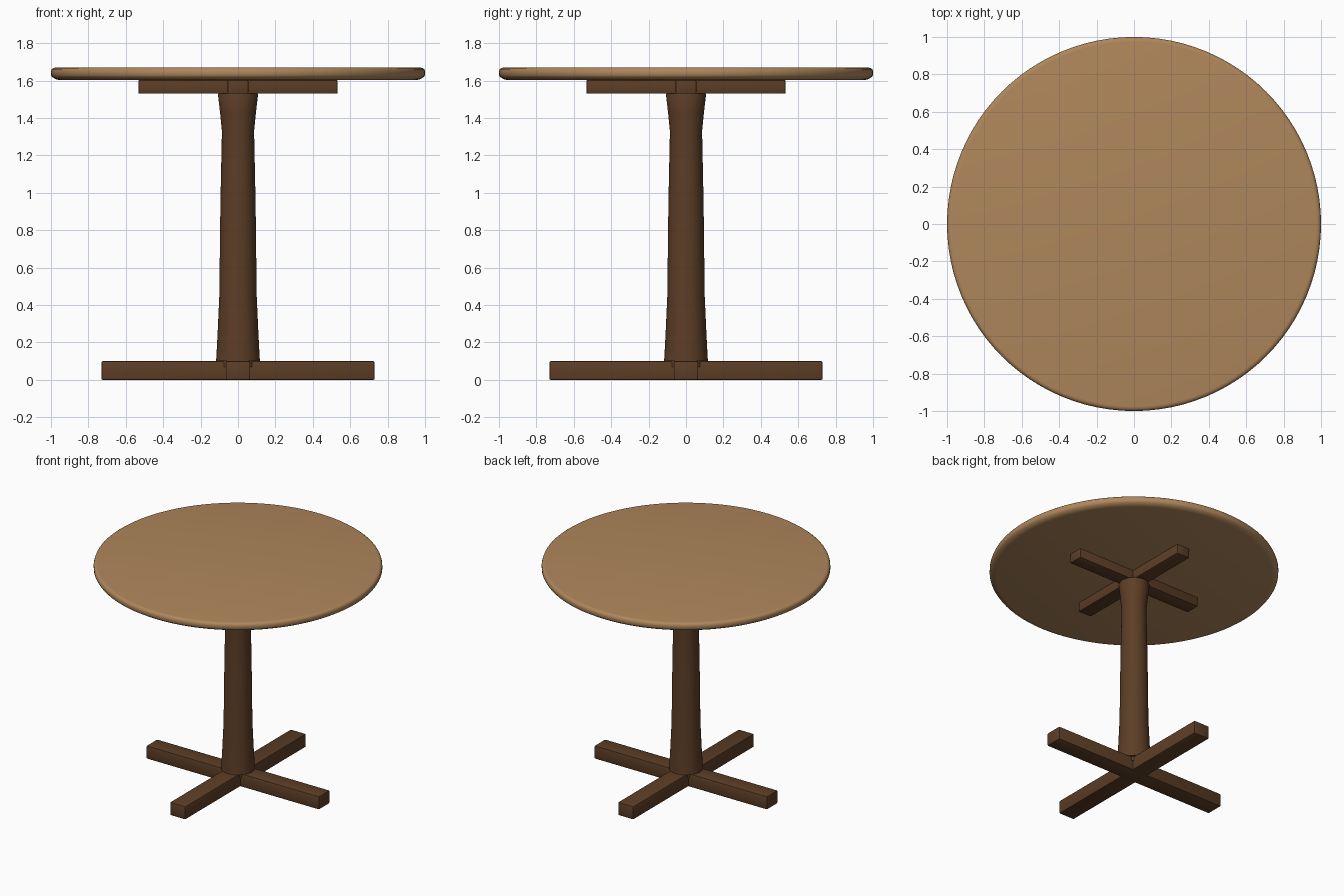
import bpy
import bmesh
import math

cube = bpy.data.objects.get("Cube")
if cube:
    bpy.data.objects.remove(cube)


def make_material(name, colour):
    mat = bpy.data.materials.new(name)
    mat.use_nodes = True
    mat.diffuse_color = (*colour, 1)
    bsdf = mat.node_tree.nodes["Principled BSDF"]
    bsdf.inputs["Base Color"].default_value = (*colour, 1)
    bsdf.inputs["Roughness"].default_value = 0.6
    return mat


light_wood = make_material("light wood", (0.43, 0.24, 0.105))
dark_wood = make_material("dark wood", (0.108, 0.048, 0.019))


def finish(bm, name, mat, angle):
    bmesh.ops.recalc_face_normals(bm, faces=bm.faces)
    mesh = bpy.data.meshes.new(name)
    bm.to_mesh(mesh)
    bm.free()
    mesh.materials.append(mat)
    obj = bpy.data.objects.new(name, mesh)
    bpy.context.collection.objects.link(obj)
    bpy.ops.object.select_all(action="DESELECT")
    obj.select_set(True)
    bpy.context.view_layer.objects.active = obj
    bpy.ops.object.shade_smooth_by_angle(angle=math.radians(angle))
    return obj


def turned(name, profile, sides, mat, angle):
    """Closed solid of revolution from (radius, height) pairs."""
    bm = bmesh.new()
    rings = []
    for r, z in profile:
        rings.append([bm.verts.new((r * math.cos(math.tau * i / sides),
                                    r * math.sin(math.tau * i / sides), z))
                      for i in range(sides)])
    for low, high in zip(rings, rings[1:]):
        for i in range(sides):
            j = (i + 1) % sides
            bm.faces.new((low[i], low[j], high[j], high[i]))
    bm.faces.new(rings[0][::-1])
    bm.faces.new(rings[-1])
    return finish(bm, name, mat, angle)


def beam(name, length, width, bottom, top, along_y):
    """Softly bevelled bar centred on the column."""
    bm = bmesh.new()
    bmesh.ops.create_cube(bm, size=1)
    size = (width, length) if along_y else (length, width)
    for v in bm.verts:
        v.co.x *= size[0]
        v.co.y *= size[1]
        v.co.z = top if v.co.z > 0 else bottom
    bmesh.ops.bevel(bm, geom=bm.edges[:], offset=0.007, segments=2,
                    profile=0.5, affect="EDGES")
    return finish(bm, name, dark_wood, 35)


# Round top with a softened rim and chamfered underside
turned("table_top",
       [(0.955, 1.603), (0.975, 1.608), (0.993, 1.619), (1.0, 1.63),
        (1.0, 1.65), (0.996, 1.661), (0.987, 1.668), (0.975, 1.67)],
       96, light_wood, 40)

# Flared pedestal with a narrower tenon at its foot
turned("column",
       [(0.1, 0.068), (0.1, 0.1), (0.117, 0.1), (0.109, 0.25), (0.1, 0.45),
        (0.094, 0.95), (0.086, 1.33), (0.096, 1.43), (0.107, 1.525),
        (0.104, 1.532)],
       48, dark_wood, 40)

# Crossed feet and crossed top supports
for axis, along_y in (("side", False), ("front", True)):
    beam(f"{axis}_foot_beam", 1.46, 0.13, 0, 0.1, along_y)
    beam(f"{axis}_top_support", 1.065, 0.11, 1.53, 1.604, along_y)
